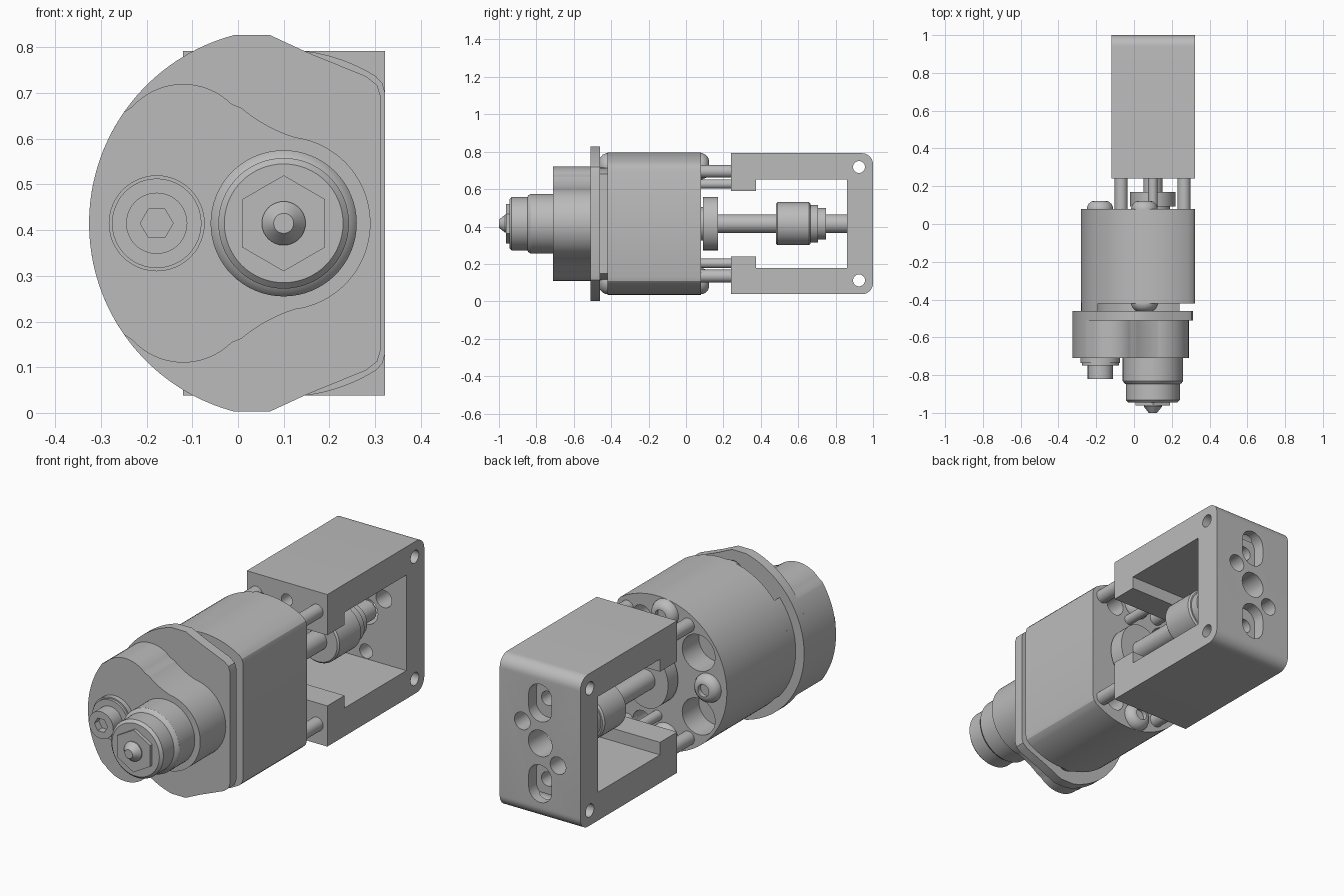
import bpy
import bmesh
from math import sin, cos, radians, pi

cube = bpy.data.objects.get("Cube")
if cube:
    bpy.data.objects.remove(cube)

AX, AZ = 0.10, 0.415          # main axis of the machine

grey = bpy.data.materials.new("plain_grey")
grey.use_nodes = True
grey.diffuse_color = (0.5, 0.5, 0.5, 1)
grey.node_tree.nodes["Principled BSDF"].inputs["Base Color"].default_value = (0.5, 0.5, 0.5, 1)


def finish(name, bm):
    bmesh.ops.recalc_face_normals(bm, faces=bm.faces)
    mesh = bpy.data.meshes.new(name)
    bm.to_mesh(mesh)
    bm.free()
    mesh.materials.append(grey)
    obj = bpy.data.objects.new(name, mesh)
    bpy.context.scene.collection.objects.link(obj)
    return obj


def arc(cx, cz, r, a0, a1, n=16):
    angles = [radians(a0 + (a1 - a0) * i / n) for i in range(n + 1)]
    return [(cx + r * cos(a), cz + r * sin(a)) for a in angles]


def mirrored(upper):
    """Close an upper half outline with its reflection in the axis height."""
    return upper + [(u, 2 * AZ - v) for u, v in reversed(upper) if abs(v - AZ) > 1e-4]


def prism(name, outline, start, end, along="y"):
    bm = bmesh.new()
    rings = []
    for a in (start, end):
        rings.append([bm.verts.new((u, a, v) if along == "y" else (a, u, v)) for u, v in outline])
    n = len(outline)
    for i in range(n):
        j = (i + 1) % n
        bm.faces.new((rings[0][i], rings[0][j], rings[1][j], rings[1][i]))
    for ring in rings:
        bm.faces.new(ring)
    return finish(name, bm)


def turned(name, x, z, profile, sides=48, phase=0.0, squash=1.0):
    """Revolve (radius, y) pairs about an axis parallel to y."""
    bm = bmesh.new()
    rings = []
    for r, y in profile:
        rings.append([bm.verts.new((x + squash * r * cos(phase + 2 * pi * i / sides), y,
                                    z + r * sin(phase + 2 * pi * i / sides)))
                      for i in range(sides)])
    for a, b in zip(rings, rings[1:]):
        for i in range(sides):
            j = (i + 1) % sides
            bm.faces.new((a[i], a[j], b[j], b[i]))
    bm.faces.new(rings[0])
    bm.faces.new(rings[-1])
    return finish(name, bm)


def cut(target, cutters):
    for c in cutters:
        c.hide_render = True
        mod = target.modifiers.new("cut", "BOOLEAN")
        mod.operation = "DIFFERENCE"
        mod.solver = "EXACT"
        mod.object = c
    bpy.context.view_layer.update()
    graph = bpy.context.evaluated_depsgraph_get()
    mesh = bpy.data.meshes.new_from_object(target.evaluated_get(graph))
    target.modifiers.clear()
    target.data = mesh
    for c in cutters:
        bpy.data.objects.remove(c)


def drill(x, z, r, y0, y1, sides=32):
    return turned("drill", x, z, [(r, y0), (r, y1)], sides)


# Motor body: round with one flat side, pocketed on its rear face
body = prism("motor_body", mirrored(arc(AX, AZ, 0.38, 180, 58, 40)
             + [(0.316, 0.722), (0.322, 0.70)]), -0.42, 0.08)
pockets = []
for angle, r in ((145, 0.09), (215, 0.09), (72, 0.05), (288, 0.05)):
    a = radians(angle)
    pockets.append(drill(AX + 0.275 * cos(a), AZ + 0.275 * sin(a), r, -0.05, 0.2))
cut(body, pockets)

# Spacer between body and flange
prism("spacer", mirrored(arc(AX, AZ, 0.30, 180, 62, 30) + [(0.24, 0.68)]), -0.465, -0.415)
prism("spacer_rim", mirrored(arc(AX, AZ, 0.38, 180, 140, 16)), -0.465, -0.415)

# Flange plate and gear cover
prism("flange_plate", mirrored(arc(AX, AZ, 0.426, 180, 104.8, 40)
      + [(0.07, 0.827), (0.15, 0.79), (0.28, 0.737), (0.305, 0.717), (0.313, 0.69)]), -0.51, -0.46)
prism("gear_cover", mirrored(arc(AX, AZ, 0.426, 180, 145) + arc(-0.12, 0.57, 0.15, 138, 45)
      + arc(0.226, 0.928, 0.34, -130, -107) + arc(AX, AZ, 0.19, 82, 0, 24)), -0.71, -0.505)

# Nose, hex nut and pointed tip
turned("nose", AX, AZ, [(0.16, -0.70), (0.16, -0.83), (0.152, -0.842), (0.143, -0.848),
                        (0.143, -0.932), (0.13, -0.945)], 64)
turned("nose_nut", AX, AZ, [(0.105, -0.94), (0.105, -0.962)], 6, pi / 2)
turned("nose_tip", AX, AZ, [(0.048, -0.955), (0.048, -0.967), (0.022, -1.0)], 32)

# Side plug with a hex socket
plug = turned("side_plug", -0.178, AZ, [(0.105, -0.70), (0.105, -0.735), (0.098, -0.735),
              (0.098, -0.748), (0.067, -0.748), (0.067, -0.82)])
cut(plug, [drill(-0.178, AZ, 0.036, -0.9, -0.785, 6)])

# Button head screws on both ends of the body
for x, z in ((0.055, 0.722), (-0.18, AZ), (0.055, 2 * AZ - 0.722)):
    for place, y, d in (("rear", 0.075, 1), ("front", -0.415, -1)):
        if place == "front" and x < 0:
            continue
        turned(place + "_screw", x, z, [(0.07, y), (0.07, y + 0.012 * d), (0.062, y + 0.03 * d),
               (0.048, y + 0.043 * d), (0.035, y + 0.047 * d), (0.03, y + 0.047 * d),
               (0.03, y + 0.025 * d)], 32)

# Rear bracket: C-shaped frame open on both sides
bracket = prism("rear_bracket", mirrored([(0.86, 0.652), (0.375, 0.652), (0.375, 0.59), (0.24, 0.59),
                (0.24, 0.792)] + arc(0.94, 0.732, 0.06, 90, 0, 10)), -0.12, 0.322, "x")
holes = [drill(AX, AZ, 0.065, 0.8, 1.1), drill(0.198, 0.50, 0.043, 0.8, 1.1),
         drill(0.002, 0.33, 0.043, 0.8, 1.1)]
for s in (1, -1):
    slot = arc(AX, AZ + s * 0.20 + 0.03, 0.063, 0, 180) + arc(AX, AZ + s * 0.20 - 0.03, 0.063, 180, 360)
    holes += [prism("slot", slot, 0.94, 1.1),
              drill(AX, AZ + s * 0.20, 0.035, 0.8, 1.05),
              drill(AX, AZ + s * 0.29, 0.03, 0.1, 0.32),
              prism("side_hole", arc(0.925, AZ + s * 0.303, 0.032, 0, 345, 23), -0.3, 0.5, "x")]
cut(bracket, holes)

# Standoff rods between body and bracket
for s in (1, -1):
    for x in (-0.068, 0.265):
        turned("standoff_rod", x, AZ + s * 0.28, [(0.034, 0.05), (0.034, 0.26)], 32)
    turned("thin_rod", AX, AZ + s * 0.212, [(0.025, 0.05), (0.025, 0.26)], 24)

# Shaft, hub and coupling
turned("drive_shaft", AX, AZ, [(0.05, 0.05), (0.05, 0.87)], 32)
turned("hub_collar", AX, AZ, [(0.09, 0.07), (0.09, 0.1)])
turned("hub_flange", AX, AZ, [(0.142, 0.092), (0.142, 0.17)], 48, 0, 0.85)
turned("coupling", AX, AZ, [(0.107, 0.482), (0.115, 0.49), (0.115, 0.657), (0.107, 0.665),
                            (0.1, 0.665), (0.1, 0.705), (0.085, 0.705), (0.085, 0.748)])

# Smooth the curved walls and keep the edges crisp
for obj in bpy.context.scene.objects:
    if obj.type == "MESH" and grey.name in obj.data.materials:
        bpy.ops.object.select_all(action="DESELECT")
        obj.select_set(True)
        bpy.context.view_layer.objects.active = obj
        bpy.ops.object.shade_smooth_by_angle(angle=radians(28))
